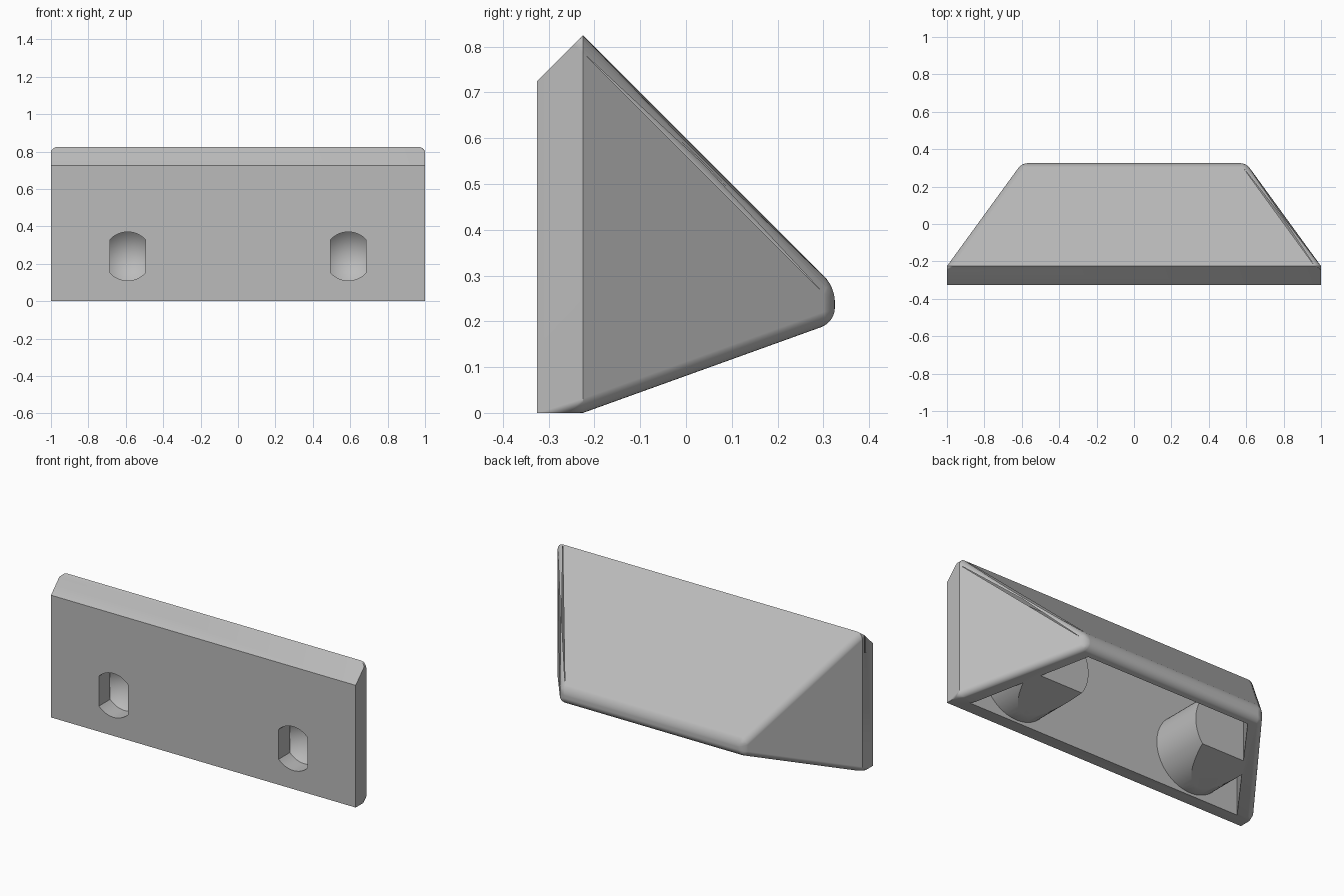
import bpy, bmesh, math
from mathutils import Matrix

if "Cube" in bpy.data.objects:
    bpy.data.objects.remove(bpy.data.objects["Cube"])

HOLE_X, HOLE_Z = 0.59, 0.24


def make_object(name, bm):
    bmesh.ops.recalc_face_normals(bm, faces=bm.faces)
    mesh = bpy.data.meshes.new(name)
    bm.to_mesh(mesh)
    bm.free()
    obj = bpy.data.objects.new(name, mesh)
    bpy.context.collection.objects.link(obj)
    return obj


def tapered_solid(profile):
    """Solid from a (y, z, half width) outline, mirrored across x."""
    bm = bmesh.new()
    ends = [[bm.verts.new((s * w, y, z)) for y, z, w in profile] for s in (1, -1)]
    n = len(profile)
    for i in range(n):
        j = (i + 1) % n
        bm.faces.new((ends[0][i], ends[0][j], ends[1][j], ends[1][i]))
    # end faces: flat plate edge, then the slanted cheek
    for e in ends:
        if n == 6:
            bm.faces.new((e[0], e[1], e[4], e[5]))
            bm.faces.new((e[1], e[2], e[3], e[4]))
        else:
            bm.faces.new(e)
    return bm


def round_solid(name, x, r1, r2, y0, y1):
    """Cylinder or cone lying along y at a screw position."""
    bm = bmesh.new()
    place = Matrix.Translation((x, (y0 + y1) / 2, HOLE_Z)) @ Matrix.Rotation(-math.pi / 2, 4, 'X')
    bmesh.ops.create_cone(bm, cap_ends=True, segments=64, radius1=r1, radius2=r2,
                          depth=y1 - y0, matrix=place)
    return make_object(name, bm)


def slot_solid(name, x, r, y0, y1):
    """Disc with two flat sides, extruded along y."""
    bm = bmesh.new()
    angles = [start + 94 * i / 20 for start in (43, 223) for i in range(21)]
    ring = [bm.verts.new((x + r * math.cos(math.radians(a)), y0,
                          HOLE_Z + r * math.sin(math.radians(a)))) for a in angles]
    face = bm.faces.new(ring)
    out = bmesh.ops.extrude_face_region(bm, geom=[face])
    moved = [v for v in out["geom"] if isinstance(v, bmesh.types.BMVert)]
    bmesh.ops.translate(bm, verts=moved, vec=(0, y1 - y0, 0))
    return make_object(name, bm)


def cut(target, cutter):
    mod = target.modifiers.new("cut", 'BOOLEAN')
    mod.operation, mod.solver, mod.object = 'DIFFERENCE', 'EXACT', cutter


def bake(obj):
    """Replace the mesh by its evaluated result."""
    graph = bpy.context.evaluated_depsgraph_get()
    mesh = bpy.data.meshes.new_from_object(obj.evaluated_get(graph))
    obj.modifiers.clear()
    obj.data = mesh


# Outer body: front plate with a wedge behind it
bm = tapered_solid([(-0.325, 0, 1), (-0.225, 0, 1), (0.325, 0.198, 0.6),
                    (0.325, 0.275, 0.6), (-0.225, 0.825, 1), (-0.325, 0.725, 1)])


def is_rounded(edge):
    a, b = (v.co for v in edge.verts)
    return max(a.y, b.y) > 0.3


bmesh.ops.bevel(bm, geom=[e for e in bm.edges if is_rounded(e)], offset=0.03,
                offset_type='OFFSET', segments=6, profile=0.5, affect='EDGES',
                clamp_overlap=True)
body = make_object("wedge_bracket", bm)

# Pocket open to the underside, leaving a screw boss on each side
pocket = make_object("pocket_cutter", tapered_solid(
    [(-0.25, -0.2, 0.91), (0.275, -0.2, 0.543), (0.275, 0.219, 0.543),
     (-0.2, 0.694, 0.875), (-0.25, 0.69, 0.91)]))
cutters = [pocket]
for side in (-1, 1):
    boss = round_solid("boss_cutter", side * HOLE_X, 0.225, 0.225, -0.4, 0.066)
    cut(pocket, boss)
    cutters.append(boss)
bpy.context.view_layer.update()
bake(pocket)
cut(body, pocket)

# Flat-sided slots ending in conical recesses
for side in (-1, 1):
    slot = slot_solid("slot_cutter", side * HOLE_X, 0.13, -0.4, -0.218)
    cone = round_solid("cone_cutter", side * HOLE_X, 0.135, 0, -0.22, -0.085)
    for c in (slot, cone):
        cut(body, c)
        cutters.append(c)
bpy.context.view_layer.update()
bake(body)
for c in cutters:
    bpy.data.objects.remove(c)

# Single grey finish
grey = bpy.data.materials.new("plain grey")
grey.use_nodes = True
colour = (0.5, 0.5, 0.5, 1)
grey.diffuse_color = colour
grey.node_tree.nodes["Principled BSDF"].inputs["Base Color"].default_value = colour
body.data.materials.clear()
body.data.materials.append(grey)
for p in body.data.polygons:
    p.material_index = 0

bpy.ops.object.select_all(action='DESELECT')
body.select_set(True)
bpy.context.view_layer.objects.active = body
bpy.ops.object.shade_smooth_by_angle(angle=math.radians(25))
weighted = body.modifiers.new("even_shading", 'WEIGHTED_NORMAL')
weighted.keep_sharp = True
